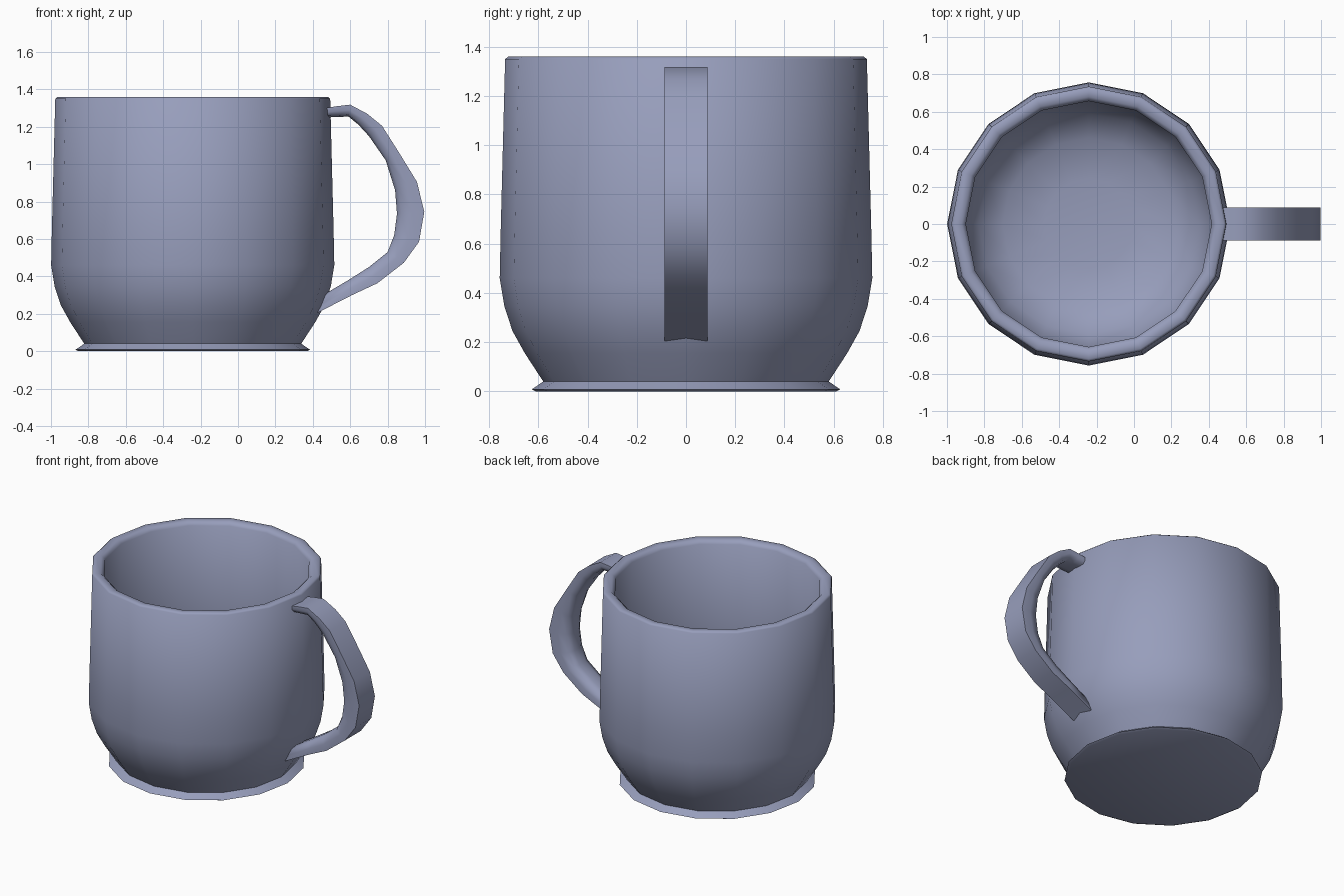
import bpy, bmesh, math

if "Cube" in bpy.data.objects:
    bpy.data.objects.remove(bpy.data.objects["Cube"])

glaze = bpy.data.materials.new("blue grey glaze")
glaze.diffuse_color = (0.31, 0.34, 0.50, 1)
glaze.use_nodes = True
glaze.node_tree.nodes["Principled BSDF"].inputs["Base Color"].default_value = glaze.diffuse_color


def finish(name, bm, angle):
    bmesh.ops.recalc_face_normals(bm, faces=bm.faces[:])
    me = bpy.data.meshes.new(name)
    bm.to_mesh(me)
    bm.free()
    me.materials.append(glaze)
    ob = bpy.data.objects.new(name, me)
    bpy.context.collection.objects.link(ob)
    bpy.ops.object.select_all(action='DESELECT')
    ob.select_set(True)
    bpy.context.view_layer.objects.active = ob
    bpy.ops.object.shade_smooth_by_angle(angle=math.radians(angle))
    return ob


def bridge(bm, rings):
    for a, b in zip(rings, rings[1:]):
        n = len(a)
        for i in range(n):
            j = (i + 1) % n
            bm.faces.new((a[i], a[j], b[j], b[i]))
    bm.faces.new(rings[0])
    bm.faces.new(rings[-1])


# Mug body: 16-sided profile from the foot, over the rim, down the inside
SIDES, CX = 16, -0.242
profile = [(0.61, 0.0), (0.627, 0.008), (0.58, 0.04), (0.655, 0.155),
           (0.705, 0.245), (0.738, 0.345), (0.757, 0.46), (0.753, 0.65),
           (0.735, 1.35), (0.722, 1.36), (0.68, 1.357), (0.657, 1.335),
           (0.68, 0.65), (0.68, 0.47), (0.655, 0.34), (0.59, 0.21),
           (0.46, 0.12), (0.24, 0.085)]
bm = bmesh.new()
rings = []
for r, z in profile:
    rings.append([bm.verts.new((CX + r * math.cos(math.tau * i / SIDES),
                                r * math.sin(math.tau * i / SIDES), z))
                  for i in range(SIDES)])
bridge(bm, rings)
finish("mug_body", bm, 55)

# Handle: outer and inner side-view points, swept as a wide strap
outer = [(0.47, 1.30), (0.53, 1.31), (0.60, 1.318), (0.69, 1.27), (0.77, 1.205),
         (0.862, 1.06), (0.957, 0.905), (0.996, 0.745), (0.968, 0.585),
         (0.887, 0.473), (0.745, 0.363), (0.61, 0.30), (0.425, 0.205)]
inner = [(0.47, 1.25), (0.54, 1.252), (0.59, 1.255), (0.645, 1.21), (0.70, 1.15),
         (0.79, 1.02), (0.84, 0.86), (0.85, 0.735), (0.835, 0.62),
         (0.80, 0.53), (0.70, 0.45), (0.59, 0.38), (0.42, 0.28)]
W = 0.087
section = [(0, -W), (0, W), (0.45, W), (0.85, W * 0.85), (1, W * 0.4),
           (1, -W * 0.4), (0.85, -W * 0.85), (0.45, -W)]
bm = bmesh.new()
rings = []
for (ox, oz), (ix, iz) in zip(outer, inner):
    rings.append([bm.verts.new((ox + (ix - ox) * t, y, oz + (iz - oz) * t))
                  for t, y in section])
bridge(bm, rings)
finish("handle", bm, 80)
